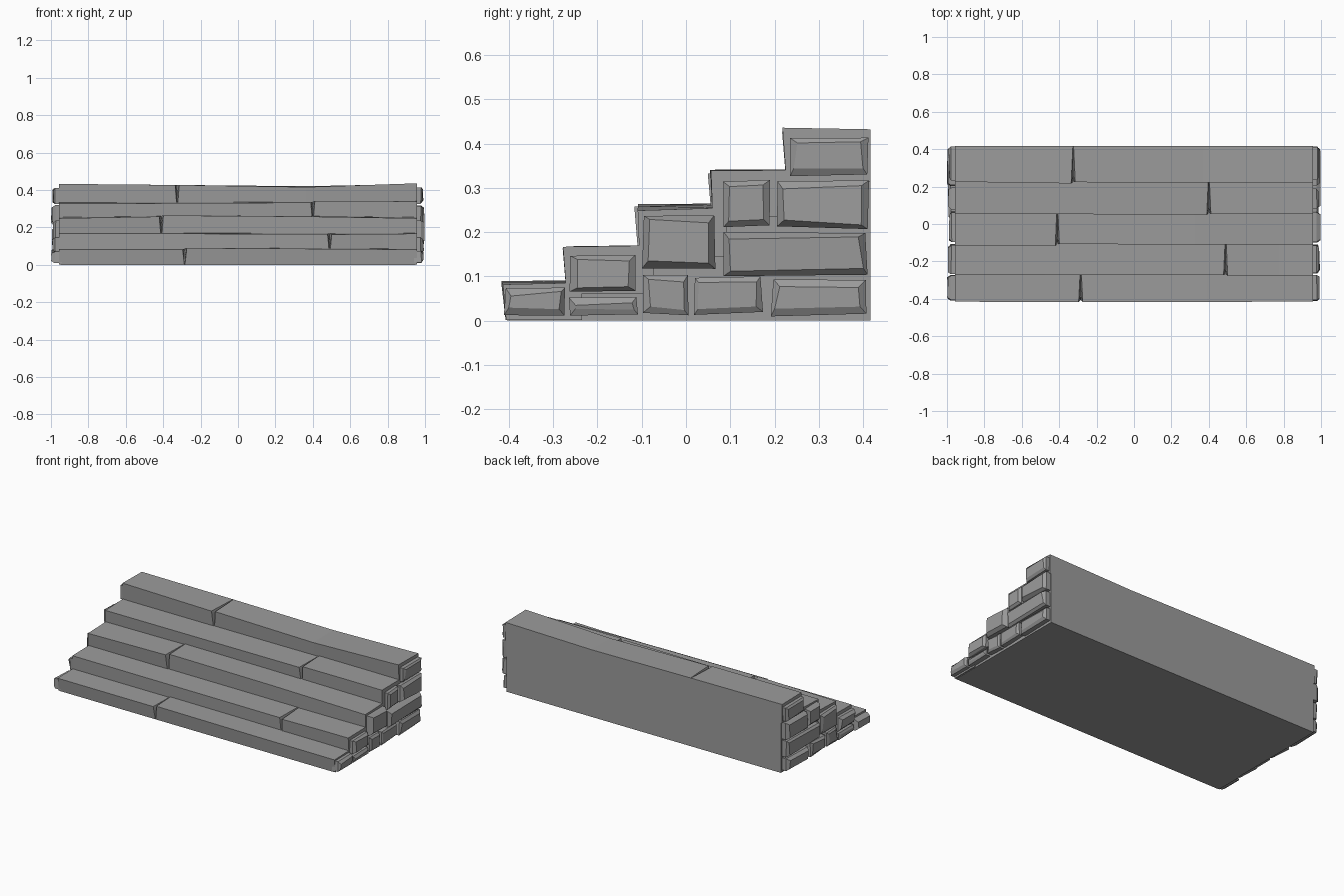
import bpy, bmesh, random

if "Cube" in bpy.data.objects:
    bpy.data.objects.remove(bpy.data.objects["Cube"])

random.seed(4)
stone = bpy.data.materials.new("stone grey")
stone.diffuse_color = (0.33, 0.33, 0.33, 1)
stone.use_nodes = True
stone.node_tree.nodes["Principled BSDF"].inputs["Base Color"].default_value = stone.diffuse_color


def finish(bm, name):
    bmesh.ops.recalc_face_normals(bm, faces=bm.faces)
    me = bpy.data.meshes.new(name)
    bm.to_mesh(me)
    bm.free()
    me.materials.append(stone)
    ob = bpy.data.objects.new(name, me)
    bpy.context.collection.objects.link(ob)
    return ob


def loft(name, sections):
    """Skin a row of equal-length cross-sections and cap both ends."""
    bm = bmesh.new()
    rings = [[bm.verts.new(p) for p in s] for s in sections]
    n = len(rings[0])
    for a, b in zip(rings, rings[1:]):
        for i in range(n):
            bm.faces.new((a[i], a[(i + 1) % n], b[(i + 1) % n], b[i]))
    bm.faces.new(rings[0])
    bm.faces.new(rings[-1])
    return finish(bm, name)


# Steps: nose y, top z, joint x, then height offsets at
# left end, left of joint, right of joint, middle of right part, right end
STEPS = [
    (-0.412, 0.082, -0.285, (0.00, 0.00, 0.008, 0.004, 0.00)),
    (-0.275, 0.165, 0.49, (0.003, 0.00, -0.002, 0.00, 0.002)),
    (-0.112, 0.255, -0.41, (-0.006, 0.003, 0.009, 0.004, -0.006)),
    (0.053, 0.333, 0.40, (-0.006, 0.00, 0.008, 0.008, 0.006)),
    (0.222, 0.427, -0.325, (0.006, 0.00, 0.00, -0.011, 0.009)),
]
BACK = 0.417
END = 0.958

# Solid core behind the treads: flat back, flat base, stepped front
profile = [(BACK, 0.0), (-0.405, 0.0)]
for i, (nose, top, _, _) in enumerate(STEPS):
    low = 0.0 if i == 0 else STEPS[i - 1][1] - 0.03
    if i:
        profile.append((nose + 0.03, low))
    profile.append((nose + (0.03 if i else 0.02), top - 0.03))
profile.append((BACK, STEPS[-1][1] - 0.03))
loft("stair_core", [[(x, y, z) for y, z in profile] for x in (-0.95, 0.95)])

# Long tread stones, each with one tapered crack
for i, (nose, top, jx, dz) in enumerate(STEPS):
    low = 0.002 if i == 0 else STEPS[i - 1][1] - 0.02
    back = BACK if i == 4 else STEPS[i + 1][0] + 0.04
    w = 0.009
    mid = (jx + END) / 2 + 0.05
    stations = [(-END, dz[0], 0), (jx - 0.002, dz[1], -w), (jx, dz[1], 0),
                (jx + 0.002, dz[2], w), (mid, dz[3], 0), (END, dz[4], 0)]
    sections = []
    for k, (x, h, spread) in enumerate(stations):
        crack = 0.04 if k == 2 else 0
        jit = random.uniform(-0.006, 0.005)
        sections.append([
            (x, nose + 0.006 + jit * 0.3, low),
            (x + spread, nose + jit + crack, top + h - crack * 0.9),
            (x, back, top + h * 0.6 + (0.004 if i < 4 else 0)),
            (x, back, low)])
    loft(f"tread_{i + 1}", sections)

# End wall stones: y0, y1, z0, z1 (mirrored to both ends)
BLOCKS = [
    (-0.412, -0.270, 0.005, 0.076), (-0.265, -0.106, 0.010, 0.058),
    (-0.100, 0.012, 0.010, 0.106), (0.018, 0.176, 0.012, 0.104),
    (0.190, 0.412, 0.008, 0.096), (-0.268, -0.106, 0.060, 0.154),
    (-0.100, 0.068, 0.112, 0.238), (0.078, 0.412, 0.100, 0.202),
    (0.078, 0.196, 0.210, 0.322), (0.202, 0.414, 0.206, 0.318),
    (0.230, 0.416, 0.324, 0.418),
]


def block(name, side, y0, y1, z0, z1):
    r = lambda a: random.uniform(-a, a)
    corners = [(y0, z0, 1, 1), (y1, z0, -1, 1), (y1, z1, -1, -1), (y0, z1, 1, -1)]
    face_x = random.uniform(0.986, 0.997)
    foot, rim, face = [], [], []
    for y, z, sy, sz in corners:
        y += sy * random.uniform(0, 0.008)
        z += sz * random.uniform(0, 0.008)
        foot.append((side * 0.94, y, z))
        rim.append((side * (0.978 + r(0.004)), y, z))
        face.append((side * (face_x + r(0.003)),
                     y + sy * (0.013 + r(0.005)), z + sz * (0.013 + r(0.005))))
    loft(name, [foot, rim, face])


for side, label in ((1, "right"), (-1, "left")):
    for n, b in enumerate(BLOCKS):
        block(f"{label}_end_stone_{n + 1}", side, *b)
